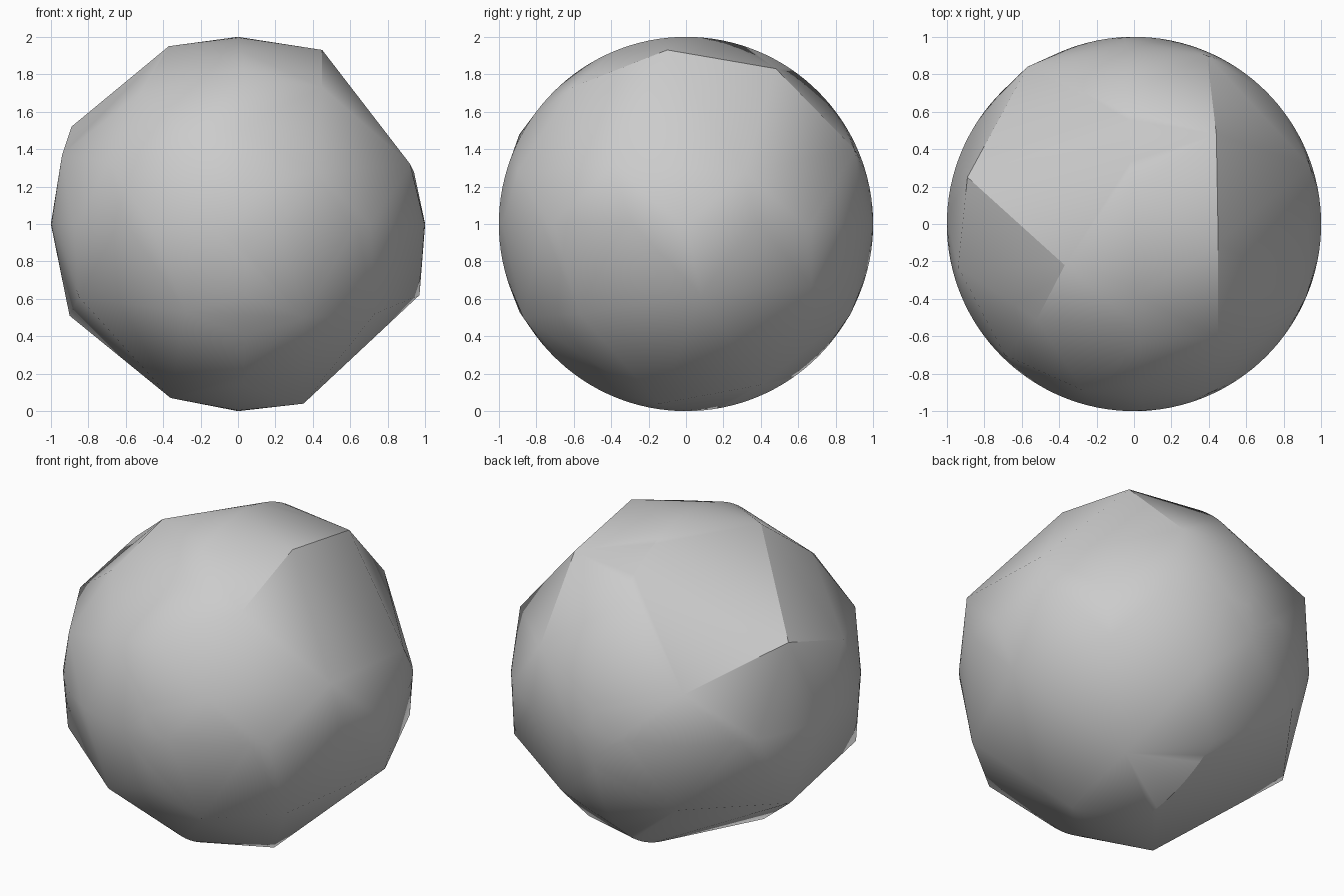
import bpy
import bmesh
import math
from mathutils import Vector

# Remove the default object only
default_cube = bpy.data.objects.get("Cube")
if default_cube:
    bpy.data.objects.remove(default_cube, do_unlink=True)

CENTRE = Vector((0, 0, 1))
RING_SEGMENTS = 128
RING_SKEW = 0.045

# Chipped corners of the boulder, relative to its centre
front_corners = [
    (-.27, -.89, .48), (.41, -.9, .28), (.35, -.87, -.5), (-.28, -.89, -.47),
    (.73, -.57, -.48), (.45, -.61, .73), (-.52, -.51, .7), (-.69, -.7, .33),
    (-.85, -.48, -.39),
]
back_corners = [
    (.44, .48, .83), (.39, .9, .4), (.73, .67, -.33), (.4, .4, -.86),
    (.25, .88, -.48), (-.57, .84, .33), (-.5, .81, -.43),
]
side_corners = [
    (.45, -.1, .93), (.92, -.39, .32), (.94, .31, .28), (.97, .08, -.38),
    (.35, -.14, -.96), (-.36, -.26, -.93), (-.9, .25, -.49),
    (-.89, .25, .52), (-.94, -.23, .37), (-.37, -.22, .95),
]


def ring(axis_a, axis_b):
    """Unit circle spanned by two directions."""
    points = []
    for i in range(RING_SEGMENTS):
        angle = math.tau * i / RING_SEGMENTS
        points.append(axis_a * math.cos(angle) + axis_b * math.sin(angle))
    return points


def make_material(name, colour):
    material = bpy.data.materials.new(name)
    material.use_nodes = True
    material.diffuse_color = colour
    shader = material.node_tree.nodes["Principled BSDF"]
    shader.inputs["Base Color"].default_value = colour
    return material


# Rounded belts: one level, one upright from front to back
level_ring = ring(Vector((1, 0, 0)), Vector((0, 1, 0)))
upright_ring = ring(Vector((-RING_SKEW, 1, 0)), Vector((0, 0, 1)))

# Stretch one convex skin over the corners and both belts
corners = [Vector(p) for p in front_corners + back_corners + side_corners]
bm = bmesh.new()
for point in corners + level_ring + upright_ring:
    bm.verts.new(point + CENTRE)
bmesh.ops.remove_doubles(bm, verts=bm.verts[:], dist=0.001)
bmesh.ops.convex_hull(bm, input=bm.verts[:], use_existing_faces=False)
loose = [v for v in bm.verts if not v.link_faces]
bmesh.ops.delete(bm, geom=loose, context="VERTS")
bmesh.ops.recalc_face_normals(bm, faces=bm.faces[:])

mesh = bpy.data.meshes.new("boulder")
bm.to_mesh(mesh)
bm.free()
mesh.materials.append(make_material("stone grey", (0.6, 0.6, 0.6, 1)))

boulder = bpy.data.objects.new("boulder", mesh)
bpy.context.collection.objects.link(boulder)

# Smooth the belts, keep the chipped edges crisp
bpy.ops.object.select_all(action="DESELECT")
boulder.select_set(True)
bpy.context.view_layer.objects.active = boulder
bpy.ops.object.shade_smooth_by_angle(angle=math.radians(30))
